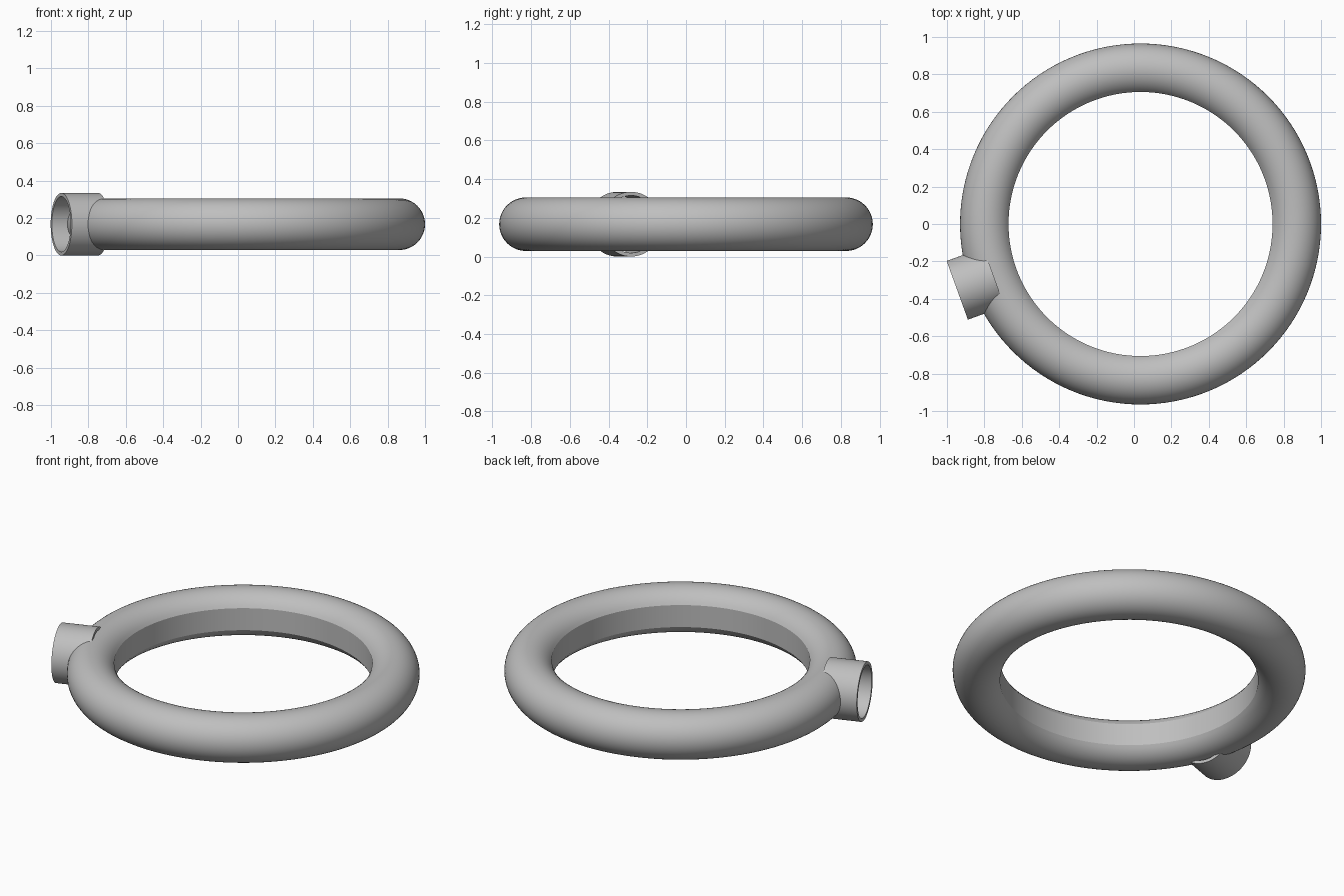
import bpy, bmesh, math
from mathutils import Matrix, Vector

cube = bpy.data.objects.get("Cube")
if cube:
    bpy.data.objects.remove(cube, do_unlink=True)

grey = bpy.data.materials.new("plain grey")
grey.use_nodes = True
colour = (0.52, 0.52, 0.52, 1)
grey.diffuse_color = colour
grey.node_tree.nodes["Principled BSDF"].inputs["Base Color"].default_value = colour

RING_X, MID_Z = 0.035, 0.167      # ring centre
MAJOR, TUBE = 0.827, 0.138        # ring path and tube radius
BORE = 0.706                      # flat inner wall radius
PIPE_OUT, PIPE_IN = 0.167, 0.148  # socket radii
PIPE_START, PIPE_END = 0.833, 1.042


def lathe(name, profile, steps, matrix):
    """Spin a closed (radius, height) profile round z."""
    bm = bmesh.new()
    verts = [bm.verts.new((r, 0, h)) for r, h in profile]
    edges = [bm.edges.new((v, verts[(i + 1) % len(verts)])) for i, v in enumerate(verts)]
    bmesh.ops.spin(bm, geom=verts + edges, cent=(0, 0, 0), axis=(0, 0, 1),
                   angle=math.tau, steps=steps, use_merge=True)
    bmesh.ops.remove_doubles(bm, verts=bm.verts, dist=1e-5)
    bmesh.ops.recalc_face_normals(bm, faces=bm.faces)
    bm.transform(matrix)
    mesh = bpy.data.meshes.new(name)
    bm.to_mesh(mesh)
    bm.free()
    mesh.materials.append(grey)
    obj = bpy.data.objects.new(name, mesh)
    bpy.context.collection.objects.link(obj)
    bpy.ops.object.select_all(action='DESELECT')
    obj.select_set(True)
    bpy.context.view_layer.objects.active = obj
    bpy.ops.object.shade_smooth_by_angle(angle=math.radians(25))
    return obj


# Round tube ring whose inner side is cut to a flat wall
centre = Vector((RING_X, 0, MID_Z))
limit = math.acos((BORE - MAJOR) / TUBE)
count = 40
arc = [-limit + 2 * limit * i / count for i in range(count + 1)]
ring_profile = [(MAJOR + TUBE * math.cos(a), TUBE * math.sin(a)) for a in arc]
lathe("ring_tube", ring_profile, 128, Matrix.Translation(centre))

# Short open socket pointing outward from the ring
outward = Vector((-0.94, -0.34, 0)).normalized()
turn = outward.to_track_quat('Z', 'Y').to_matrix().to_4x4()
pipe_profile = [(PIPE_IN, PIPE_START), (PIPE_OUT, PIPE_START),
                (PIPE_OUT, PIPE_END), (PIPE_IN, PIPE_END)]
lathe("side_socket", pipe_profile, 64, Matrix.Translation(centre) @ turn)
